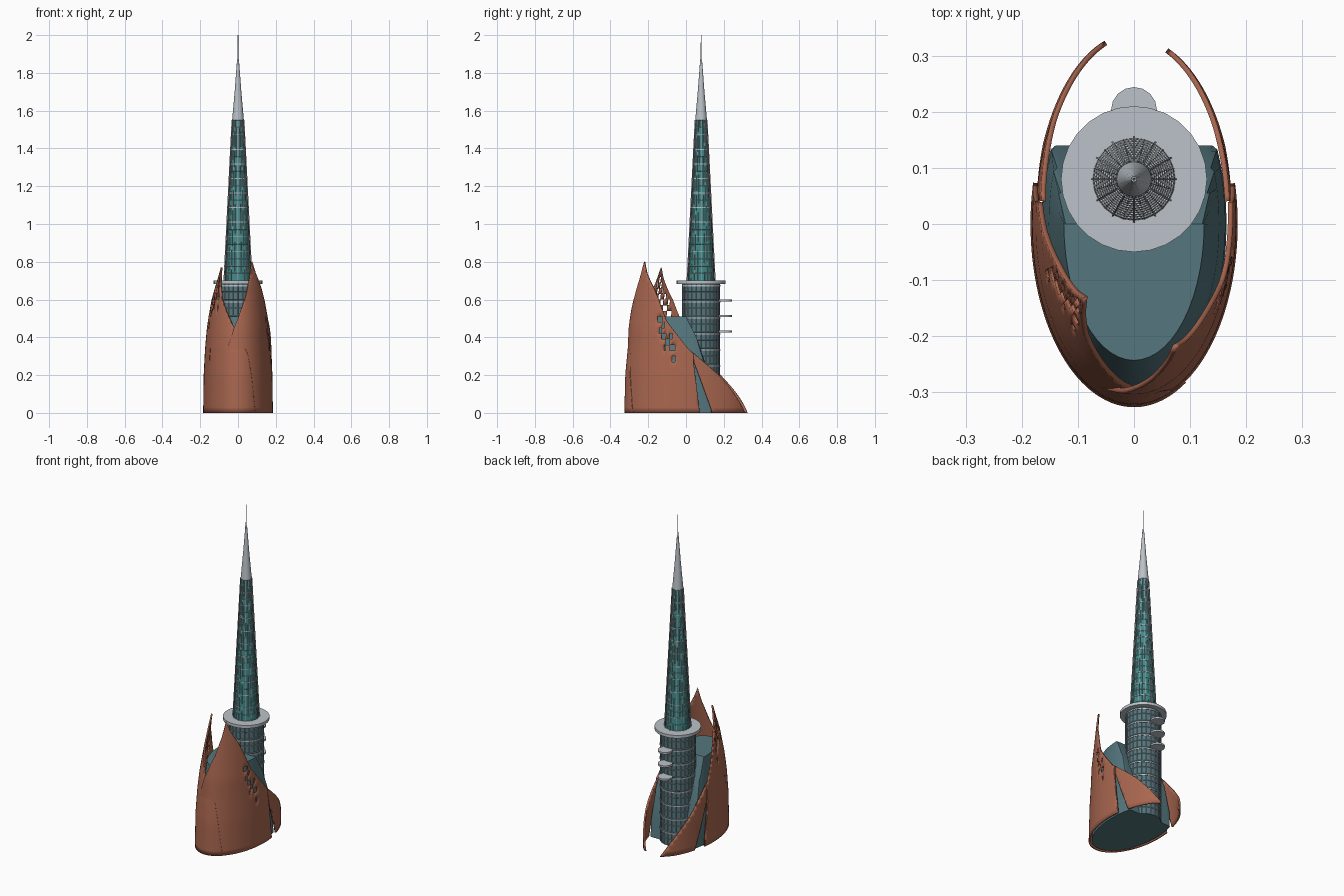
import bpy, bmesh, math

cube = bpy.data.objects.get("Cube")
if cube:
    bpy.data.objects.remove(cube)


def material(name, rgb):
    m = bpy.data.materials.new(name)
    m.use_nodes = True
    m.diffuse_color = (*rgb, 1)
    m.node_tree.nodes["Principled BSDF"].inputs["Base Color"].default_value = (*rgb, 1)
    return m


COPPER = material("copper", (0.40, 0.135, 0.08))
TEAL = material("dull teal glass", (0.09, 0.185, 0.21))
GLASS = material("bright teal glass", (0.05, 0.25, 0.25))
GREY = material("pale grey", (0.50, 0.54, 0.58))
FRAME = material("window frame grey", (0.36, 0.36, 0.38))
TOWER_Y = 0.08


def finish(bm, name, mat, smooth=None):
    bmesh.ops.remove_doubles(bm, verts=bm.verts, dist=0.0003)
    bmesh.ops.recalc_face_normals(bm, faces=bm.faces)
    mesh = bpy.data.meshes.new(name)
    bm.to_mesh(mesh)
    bm.free()
    mesh.materials.append(mat)
    ob = bpy.data.objects.new(name, mesh)
    bpy.context.collection.objects.link(ob)
    if smooth:
        bpy.ops.object.select_all(action="DESELECT")
        ob.select_set(True)
        bpy.context.view_layer.objects.active = ob
        bpy.ops.object.shade_smooth_by_angle(angle=math.radians(smooth))
    return ob


def interp(points, t):
    """Piecewise linear value at t."""
    if t <= points[0][0]:
        return points[0][1]
    for (a, va), (b, vb) in zip(points, points[1:]):
        if t <= b:
            return va + (vb - va) * (t - a) / (b - a)
    return points[-1][1]


def loft(rings, caps=True):
    """Skin a list of equal-length point rings."""
    bm = bmesh.new()
    rows = [[bm.verts.new(p) for p in ring] for ring in rings]
    n = len(rows[0])
    for low, high in zip(rows, rows[1:]):
        for i in range(n):
            j = (i + 1) % n
            bm.faces.new((low[i], low[j], high[j], high[i]))
    if caps:
        bm.faces.new(rows[0][::-1])
        bm.faces.new(rows[-1])
    return bm


def turned(name, mat, profile, sides, y=TOWER_Y, smooth=None, caps=True):
    """Round part from (radius, height) pairs."""
    angles = [2 * math.pi * i / sides for i in range(sides)]
    rings = [[(r * math.sin(a), y + r * math.cos(a), z) for a in angles] for r, z in profile]
    return finish(loft(rings, caps), name, mat, smooth)


# Curved copper shells: sheets wrapped on a tapering oval, trimmed above and below
def shell(name, side, a, b, taper, bottom, top, holes=None):
    first, last = top[0][0], top[-1][0]
    step = 0.05
    phis = {first + step * i for i in range(int((last - first) / step) + 1)}
    phis = sorted(phis | {p for p, _ in top} | {p for p, _ in bottom})
    levels = [0.03 * j for j in range(28)]
    bm = bmesh.new()
    grid = []
    for phi in phis:
        low, high = interp(bottom, phi), interp(top, phi)
        column = []
        for level in levels:
            z = max(low, min(high, level))
            s = interp(taper, z)
            column.append(bm.verts.new((side * a * s * math.sin(phi), -b * s * math.cos(phi), z)))
        grid.append(column)
    for i in range(len(phis) - 1):
        for j in range(len(levels) - 1):
            depth = interp(top, phis[i]) - levels[j]
            if holes and holes[0] < phis[i] < holes[1] and 0.07 < depth < 0.18 and (i + 2 * j) % 4 < 2:
                continue
            bm.faces.new((grid[i][j], grid[i + 1][j], grid[i + 1][j + 1], grid[i][j + 1]))
    bmesh.ops.dissolve_degenerate(bm, dist=0.0003, edges=bm.edges)
    ob = finish(bm, name, COPPER, 35)
    thick = ob.modifiers.new("thickness", "SOLIDIFY")
    thick.thickness = 0.009
    thick.offset = 0
    return ob


FLOOR = [(-1, 0), (4, 0)]
SLIT = 1.70          # angle where the side slit starts
FIN_BOTTOM = [(SLIT, 0.27), (2.01, 0)]
FRONT_END = [(SLIT, 0.27), (1.80, 0)]

taper_left_side = [(0, 0.98), (0.2, 0.965), (0.34, 0.935), (0.45, 0.92), (0.6, 0.86), (0.8, 0.78)]
taper_right_side = [(0, 1), (0.2, 0.985), (0.34, 0.945), (0.45, 0.89), (0.6, 0.78), (0.77, 0.63)]

shell("left_front_shell", 1, 0.184, 0.325, taper_left_side, FLOOR,
      [(-0.32, 0.34), (-0.12, 0.45), (0.22, 0.6), (0.42, 0.71), (0.53, 0.8), (0.66, 0.74), (0.9, 0.66),
       (1.03, 0.6), (1.21, 0.49), (1.64, 0.33), (SLIT - 0.001, 0.315)] + FRONT_END, (1.0, 1.35))
shell("left_back_fin", 1, 0.178, 0.335, taper_left_side, FIN_BOTTOM,
      [(SLIT, 0.315), (2.19, 0.185), (2.8, 0)])
shell("right_front_shell", -1, 0.18, 0.322, taper_right_side, FLOOR,
      [(-0.52, 0), (-0.4, 0.2), (-0.3, 0.31), (0.12, 0.45), (0.22, 0.48), (0.65, 0.61), (0.78, 0.68), (0.87, 0.77),
       (1.0, 0.71), (1.29, 0.6), (1.53, 0.46), (SLIT - 0.001, 0.36)] + FRONT_END, (0.75, 1.25))
shell("right_back_fin", -1, 0.174, 0.337, taper_right_side, FIN_BOTTOM,
      [(SLIT, 0.36), (2.2, 0.185), (2.85, 0)])

# Oval glass hall with a flattened back
hall = []
for z, rx, ry, back in [(0, 0.165, 0.305, 0.14), (0.1, 0.163, 0.30, 0.13), (0.27, 0.152, 0.283, 0.10),
                        (0.4, 0.138, 0.262, 0.055), (0.51, 0.125, 0.243, 0.0)]:
    angles = [2 * math.pi * i / 56 for i in range(56)]
    hall.append([(rx * math.sin(t), min(back, -ry * math.cos(t)), z) for t in angles])
finish(loft(hall), "glass_hall", TEAL, 30)


# Glazed tower stages, each with a raised window grid
def stage(name, mat, r0, r1, z0, z1, sides, rows, bar):
    turned(name + "_glass", mat, [(r0, z0), (r1, z1)], sides, smooth=40)
    profile = [(r0 + (r1 - r0) * k / rows, z0 + (z1 - z0) * k / rows) for k in range(rows + 1)]
    grid = turned(name + "_window_grid", FRAME, profile, sides, caps=False)
    wire = grid.modifiers.new("bars", "WIREFRAME")
    wire.thickness = bar
    wire.use_even_offset = False


stage("lower_tower", TEAL, 0.099, 0.099, 0.0, 0.685, 24, 16, 0.004)
stage("upper_tower", GLASS, 0.073, 0.030, 0.70, 1.55, 24, 22, 0.003)

# Pale bands and ribs
for k in range(8):
    z = 0.085 * k + 0.075
    turned("lower_band", GREY, [(0.102, z), (0.102, z + 0.006)], 24)
for k in range(1, 11):
    z = 0.70 + 0.077 * k
    r = 0.073 - 0.043 * (z - 0.70) / 0.85
    turned("upper_band", GREY, [(r + 0.002, z), (r + 0.002, z + 0.004)], 24)
for k in range(12):
    t = 2 * math.pi * k / 12
    rings = []
    for r, z in [(0.074, 0.70), (0.031, 1.55)]:
        rings.append([((r + dr) * math.sin(t) + w * math.cos(t),
                       TOWER_Y + (r + dr) * math.cos(t) - w * math.sin(t), z)
                      for dr, w in [(-0.003, -0.0015), (0.003, -0.0015), (0.003, 0.0015), (-0.003, 0.0015)]])
    finish(loft(rings), "upper_rib", FRAME)

# Deck, balconies and spire
turned("round_deck", GREY, [(0.13, 0.682), (0.13, 0.70)], 28, smooth=30)
for z in (0.425, 0.507, 0.589):
    turned("balcony", GREY, [(0.041, z), (0.041, z + 0.011)], 16, y=0.203, smooth=30)
turned("spire", GREY, [(0.031, 1.55), (0.017, 1.71), (0.005, 1.87)], 20, smooth=40)
turned("needle", FRAME, [(0.003, 1.86), (0.0015, 2.0)], 8)
